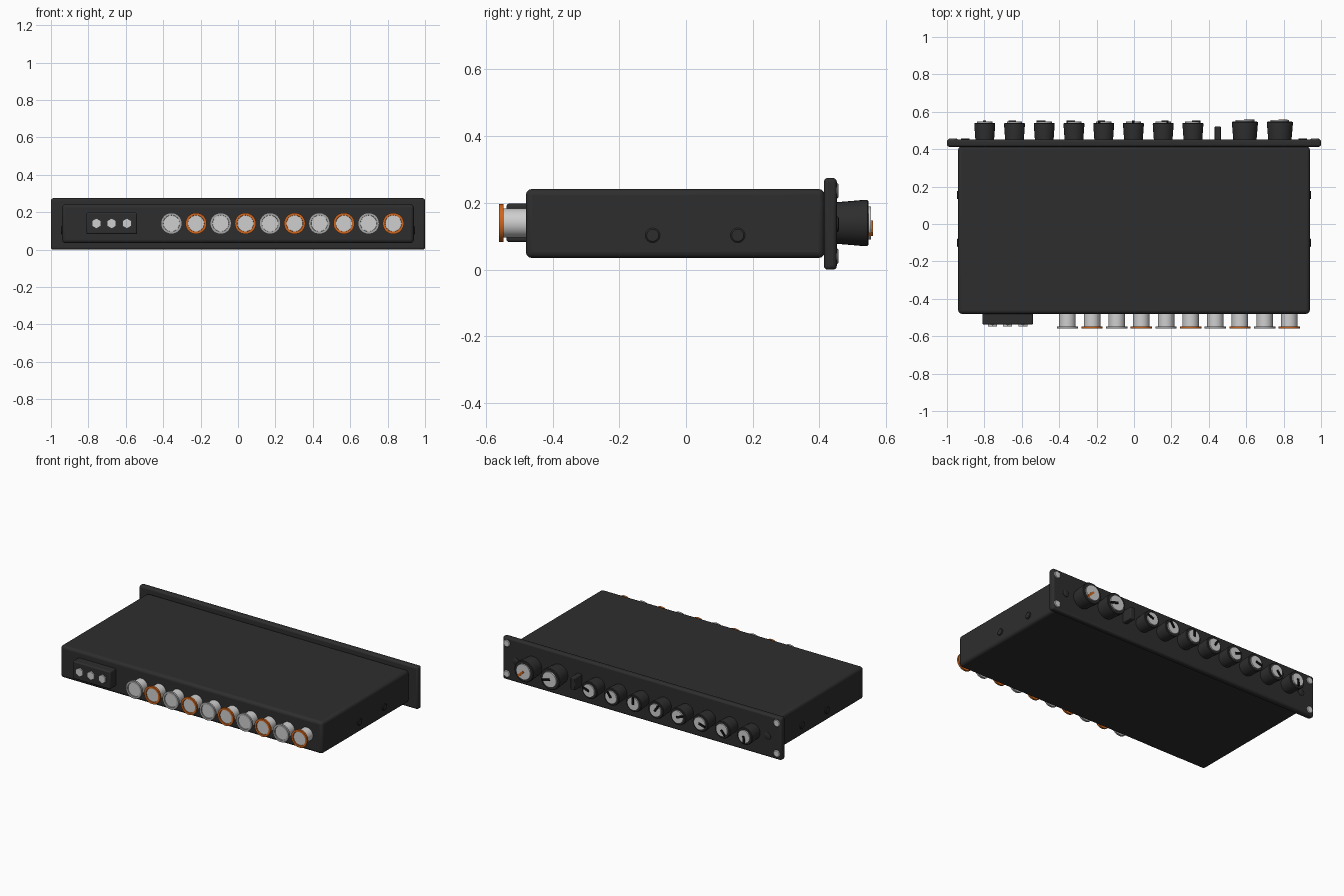
import bpy, bmesh, math
from mathutils import Matrix, Vector

if "Cube" in bpy.data.objects:
    bpy.data.objects.remove(bpy.data.objects["Cube"])


def material(name, r, g, b):
    m = bpy.data.materials.new(name)
    m.use_nodes = True
    m.diffuse_color = (r, g, b, 1)
    m.node_tree.nodes["Principled BSDF"].inputs["Base Color"].default_value = (r, g, b, 1)
    return m


CHARCOAL = material("charcoal", 0.027, 0.027, 0.027)
BLACK = material("pointer black", 0.006, 0.006, 0.006)
SILVER = material("light silver", 0.62, 0.62, 0.62)
STEEL = material("steel grey", 0.38, 0.38, 0.38)
ORANGE = material("orange", 0.62, 0.13, 0.012)
MID = 0.14  # height of the row of controls


def finish(bm, name, mat, bevel=0, segments=3):
    mesh = bpy.data.meshes.new(name)
    bmesh.ops.recalc_face_normals(bm, faces=bm.faces)
    bm.to_mesh(mesh)
    bm.free()
    mesh.materials.append(mat)
    obj = bpy.data.objects.new(name, mesh)
    bpy.context.collection.objects.link(obj)
    if bevel:
        mod = obj.modifiers.new("rounded edges", "BEVEL")
        mod.width, mod.segments = bevel, segments
        mod.limit_method = "ANGLE"
        mod.angle_limit = math.radians(40)
    bpy.ops.object.select_all(action="DESELECT")
    obj.select_set(True)
    bpy.context.view_layer.objects.active = obj
    bpy.ops.object.shade_smooth_by_angle(angle=math.radians(35))
    return obj


def box(name, mat, lo, hi, bevel=0, segments=3):
    lo, hi = Vector(lo), Vector(hi)
    bm = bmesh.new()
    bmesh.ops.create_cube(bm, size=1, matrix=Matrix.Translation((lo + hi) / 2)
                          @ Matrix.Diagonal((*(hi - lo), 1)))
    return finish(bm, name, mat, bevel, segments)


def turned(name, mat, x, z, profile, sides=32, closed=False):
    """Revolve (radius, y) points around an axis along y."""
    bm = bmesh.new()
    rings = []
    for r, y in profile:
        rings.append([bm.verts.new((x + r * math.sin(a), y, z + r * math.cos(a)))
                      for a in (math.tau * i / sides for i in range(sides))])
    pairs = list(zip(rings, rings[1:]))
    if closed:
        pairs.append((rings[-1], rings[0]))
    else:
        bm.faces.new(rings[0])
        bm.faces.new(rings[-1])
    for a, b in pairs:
        for i in range(sides):
            j = (i + 1) % sides
            bm.faces.new((a[i], a[j], b[j], b[i]))
    return finish(bm, name, mat)


def knob(name, x, radius, y_end, cap_radius, angle, pointer_mat):
    # Body flares outward, with a rounded rim
    turned(name, CHARCOAL, x, MID, [(radius * 0.87, 0.445), (radius * 0.98, y_end - 0.01),
                                    (radius * 0.97, y_end - 0.003), (radius * 0.91, y_end)])
    turned(name + "_cap", SILVER, x, MID, [(cap_radius, y_end - 0.005), (cap_radius, y_end + 0.008)])
    # Pointer lies from the centre to the rim of the cap
    p = box(name + "_pointer", pointer_mat, (-0.004, y_end, -0.007),
            (cap_radius, y_end + 0.013, 0.007))
    p.location = (x, 0, MID)
    p.rotation_euler.y = -math.radians(angle)


# Case and rack panel
box("case", CHARCOAL, (-0.94, -0.48, 0.035), (0.94, 0.415, 0.242), 0.018)
box("rack_panel", CHARCOAL, (-1, 0.413, 0), (1, 0.452, 0.275), 0.012)

# Side screws and panel fixings
for side, sx in (("right", -1), ("left", 1)):
    for i, y in enumerate((-0.1, 0.155)):
        s = turned(f"{side}_case_screw_{i + 1}", CHARCOAL, 0, 0,
                   [(0.022, -0.005), (0.022, 0.004), (0.018, 0.007)], 24)
        s.rotation_euler.z = -sx * math.pi / 2
        s.location = (sx * 0.94, y, 0.103)
    for level, z in (("lower", 0.04), ("upper", 0.237)):
        turned(f"{side}_{level}_rack_screw", SILVER, sx * 0.968, z,
               [(0.023, 0.445), (0.023, 0.454), (0.019, 0.457)], 16)
    turned(f"{side}_panel_stud", CHARCOAL, sx * 0.902, MID - 0.004,
           [(0.023, 0.445), (0.023, 0.455), (0.018, 0.458)], 24)

# Two large knobs, a toggle, and eight small knobs
knob("main_knob", 0.78, 0.071, 0.547, 0.05, -43, ORANGE)
knob("second_knob", 0.593, 0.071, 0.547, 0.05, -15, BLACK)
box("toggle_switch", CHARCOAL, (0.431, 0.445, 0.1), (0.464, 0.522, 0.18), 0.005)
for i in range(8):
    knob(f"small_knob_{i + 1}", 0.315 - i * 0.159, 0.057, 0.541, 0.041, 20 + i * 35, BLACK)

# Power socket with three hexagonal pins
box("power_socket", CHARCOAL, (-0.81, -0.538, 0.083), (-0.54, -0.47, 0.198), 0.008)
for i in range(3):
    turned(f"power_pin_{i + 1}", SILVER, -0.757 + i * 0.0815, MID,
           [(0.028, -0.53), (0.028, -0.547)], 6)

# Row of connectors with alternating collars
for i in range(10):
    x = -0.356 + i * 0.1318
    turned(f"connector_{i + 1}", SILVER, x, MID, [(0.044, -0.47), (0.044, -0.554)])
    turned(f"connector_collar_{i + 1}", ORANGE if i % 2 else STEEL, x, MID,
           [(0.042, -0.547), (0.057, -0.547), (0.057, -0.56), (0.044, -0.56)], closed=True)
